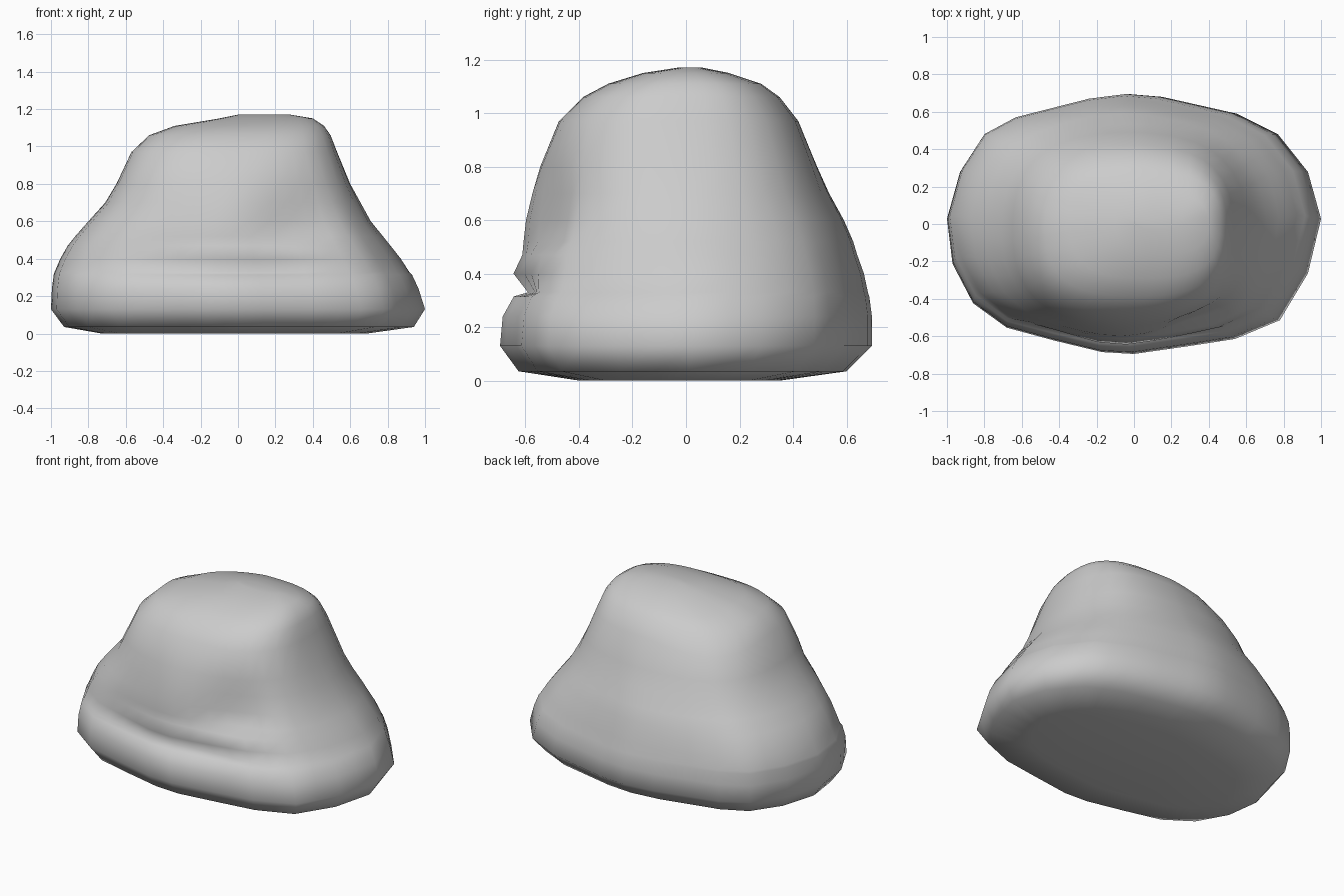
import bpy, bmesh, math

# Horizontal rings: z, x min, x max, y min, y max, squareness
RINGS = [
    (0.00, -0.73, 0.69, -0.40, 0.35, 2.1),
    (0.035, -0.93, 0.94, -0.63, 0.60, 2.2),
    (0.13, -1.00, 1.00, -0.70, 0.695, 2.25),
    (0.24, -0.995, 0.965, -0.69, 0.695, 2.25),
    (0.315, -0.985, 0.93, -0.66, 0.685, 2.25),
    (0.33, -0.98, 0.915, -0.64, 0.68, 2.25),
    (0.40, -0.95, 0.87, -0.625, 0.665, 2.25),
    (0.47, -0.91, 0.815, -0.615, 0.64, 2.3),
    (0.52, -0.87, 0.775, -0.61, 0.625, 2.3),
    (0.60, -0.80, 0.71, -0.60, 0.59, 2.35),
    (0.70, -0.71, 0.655, -0.575, 0.535, 2.4),
    (0.80, -0.65, 0.60, -0.545, 0.49, 2.6),
    (0.97, -0.57, 0.53, -0.475, 0.42, 2.7),
    (1.06, -0.475, 0.495, -0.385, 0.35, 2.8),
    (1.11, -0.34, 0.46, -0.29, 0.28, 2.8),
    (1.15, -0.10, 0.40, -0.16, 0.16, 2.6),
    (1.17, 0.00, 0.28, -0.03, 0.06, 2.2),
]
# Angular outline of the foot, counter-clockwise from +x
FOOT = [(1, 0.03), (0.93, 0.28), (0.77, 0.48), (0.55, 0.59), (0.15, 0.68), (-0.03, 0.695),
        (-0.23, 0.67), (-0.63, 0.57), (-0.80, 0.48), (-0.93, 0.28), (-1, 0.03),
        (-0.97, -0.21), (-0.86, -0.42), (-0.68, -0.55), (-0.42, -0.62), (-0.17, -0.68),
        (0, -0.69), (0.28, -0.65), (0.54, -0.61), (0.78, -0.51), (0.93, -0.26)]
# Inward push at the front: undercut groove, and shallow dent right of centre
GROOVE = {0.315: 0.012, 0.33: 0.045, 0.40: -0.024}
DENT = {0.52: 0.05, 0.60: 0.055, 0.70: 0.05, 0.80: 0.03}


def falloff(x, centre, width):
    t = min(1, abs(x - centre) / width)
    return 1 - t * t * (3 - 2 * t)


def ring_points(z, x0, x1, y0, y1, n):
    # Blend from the angular foot to a rounded square further up
    w = min(1, max(0, (0.85 - z) / 0.5))
    unit = [(x, y / 0.695) for x, y in FOOT]
    for i, (ux, uy) in enumerate(unit):
        vx, vy = unit[(i + 1) % len(unit)]
        for px, py in ((ux, uy), ((ux + vx) / 2, (uy + vy) / 2)):
            r = (abs(px) ** n + abs(py) ** n) ** (-1 / n)
            k = w + (1 - w) * r
            x = (x0 + x1) / 2 + (x1 - x0) / 2 * px * k
            y = (y0 + y1) / 2 + (y1 - y0) / 2 * py * k
            if y < -0.1:
                y += GROOVE.get(z, 0) * falloff(x, 0.0, 0.68)
                y += DENT.get(z, 0) * falloff(x, 0.36, 0.36)
            # Crown sinks a little towards the back left
            sink = 0.35 * max(0, -x) * max(0, y) if z > 0.9 else 0
            yield x, y, z - sink


# Boulder body
bm = bmesh.new()
loops = [[bm.verts.new(p) for p in ring_points(*r)] for r in RINGS]
for low, high in zip(loops, loops[1:]):
    for i in range(len(low)):
        j = (i + 1) % len(low)
        bm.faces.new((low[i], low[j], high[j], high[i]))
bm.faces.new(loops[0][::-1])
bm.faces.new(loops[-1])
bmesh.ops.recalc_face_normals(bm, faces=bm.faces)
for f in bm.faces:
    f.smooth = True

mesh = bpy.data.meshes.new("boulder")
bm.to_mesh(mesh)
bm.free()
rock = bpy.data.objects.new("boulder", mesh)
bpy.context.collection.objects.link(rock)
